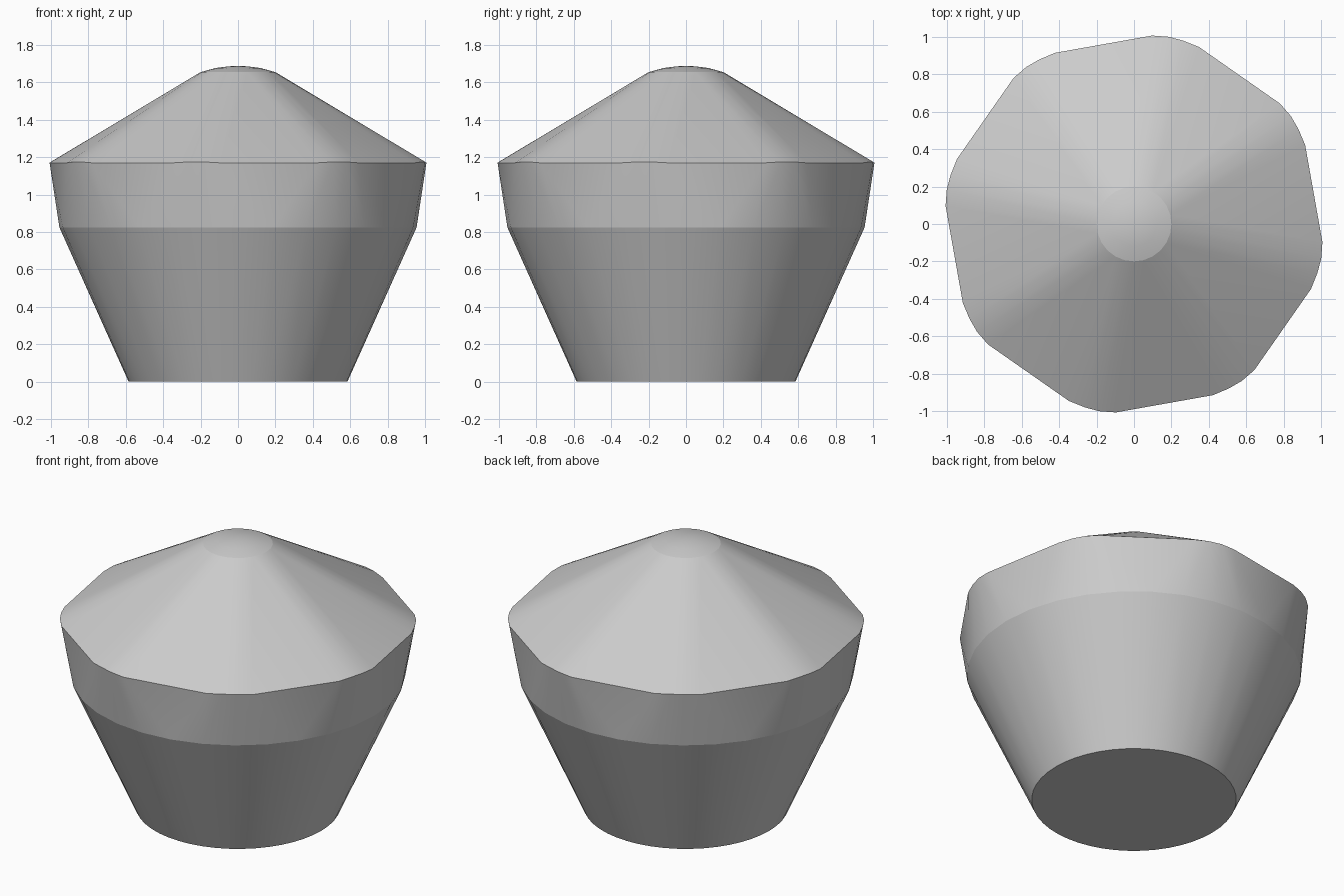
import bpy, bmesh
from math import radians, cos, sin, pi

if "Cube" in bpy.data.objects:
    bpy.data.objects.remove(bpy.data.objects["Cube"])


def add_ring(bm, radius, z, sides):
    for i in range(sides):
        a = 2 * pi * i / sides
        bm.verts.new((radius * cos(a), radius * sin(a), z))


bm = bmesh.new()

# Tapered round cup: base and upper edge
add_ring(bm, 0.585, 0.0, 48)
add_ring(bm, 0.955, 0.825, 32)

# Swirled eight-lobed rim: (angle, radius, height) repeated around
lobe = [(24.8, 1.008, 1.17), (30, 1.015, 1.175), (34.5, 1.018, 1.175),
        (39.5, 1.012, 1.17), (43.5, 0.993, 1.165)]
for k in range(8):
    for deg, r, z in lobe:
        a = radians(deg + 45 * k)
        bm.verts.new((r * cos(a), r * sin(a), z))

# Small domed peak
for r, z in [(0.2, 1.655), (0.12, 1.677), (0.05, 1.686)]:
    add_ring(bm, r, z, 24)
bm.verts.new((0, 0, 1.688))

# Wrap everything in one convex skin
hull = bmesh.ops.convex_hull(bm, input=bm.verts[:])
loose = [v for v in bm.verts if not v.link_faces]
bmesh.ops.delete(bm, geom=loose, context='VERTS')
bmesh.ops.recalc_face_normals(bm, faces=bm.faces[:])

mesh = bpy.data.meshes.new("cupcake_body")
bm.to_mesh(mesh)
bm.free()
body = bpy.data.objects.new("cupcake_body", mesh)
bpy.context.collection.objects.link(body)

# Soft shading with crisp rim and base
bpy.context.view_layer.objects.active = body
body.select_set(True)
bpy.ops.object.shade_smooth_by_angle(angle=radians(12))
